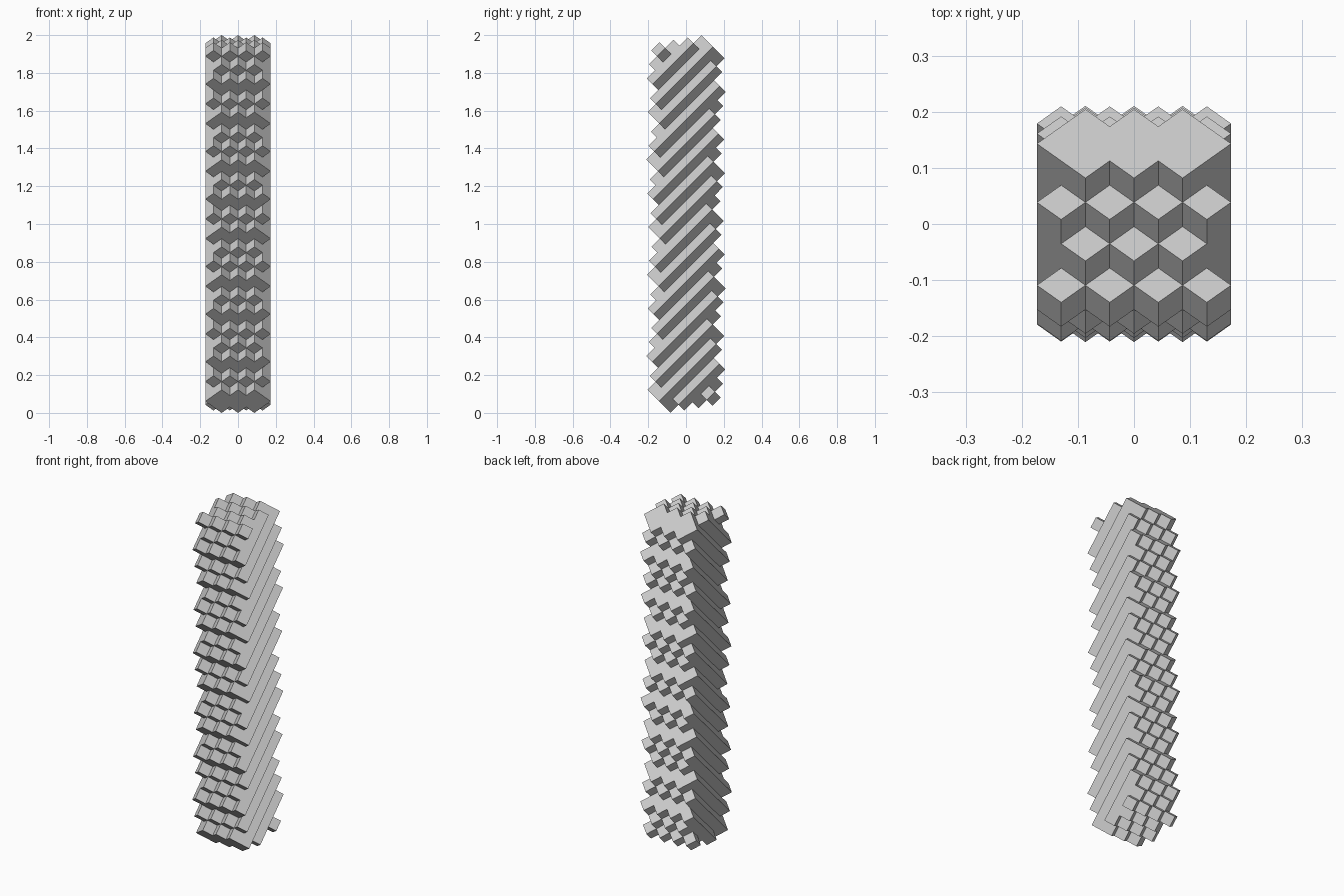
import bpy, bmesh, math
from mathutils import Vector

if "Cube" in bpy.data.objects:
    bpy.data.objects.remove(bpy.data.objects["Cube"])

# Tilted block lattice: turned 45 degrees about z, then 45 degrees about x
R = math.sqrt(0.5)
Q = 1 / (12.5 * math.sqrt(2) + 15)      # half a block side
S = 2 * Q
AXES = [Vector((0, R, R)), Vector((-R, -0.5, 0.5)), Vector((R, -0.5, 0.5))]

# Box limits for block centres, in half block sides
LIM_X, LIM_Y, LIM_Z = 3 * math.sqrt(2) + 0.1, 5.2, 31.05


def inside(cell):
    p = sum((AXES[n] * cell[n] * 2 for n in range(3)), Vector())
    return abs(p.x) < LIM_X and abs(p.y) < LIM_Y and abs(p.z) < LIM_Z


cells = {(i, j, k)
         for i in range(-16, 17) for j in range(-22, 23) for k in range(-22, 23)
         if inside((i, j, k))}

# Column skin: one square for every exposed block side
bm = bmesh.new()
verts = {}


def vert(c):
    if c not in verts:
        p = sum((AXES[n] * (c[n] - 0.5) * S for n in range(3)), Vector((0, 0, 1)))
        verts[c] = bm.verts.new(p)
    return verts[c]


for cell in sorted(cells):
    for n in range(3):
        for side in (0, 1):
            neighbour = list(cell)
            neighbour[n] += 2 * side - 1
            if tuple(neighbour) in cells:
                continue
            corners = []
            for u, v in ((0, 0), (1, 0), (1, 1), (0, 1)):
                c = list(cell)
                c[n] += side
                c[(n + 1) % 3] += u
                c[(n + 2) % 3] += v
                corners.append(vert(tuple(c)))
            bm.faces.new(corners if side else corners[::-1])

mesh = bpy.data.meshes.new("block_column")
bm.to_mesh(mesh)
bm.free()
bpy.context.collection.objects.link(bpy.data.objects.new("block_column", mesh))
